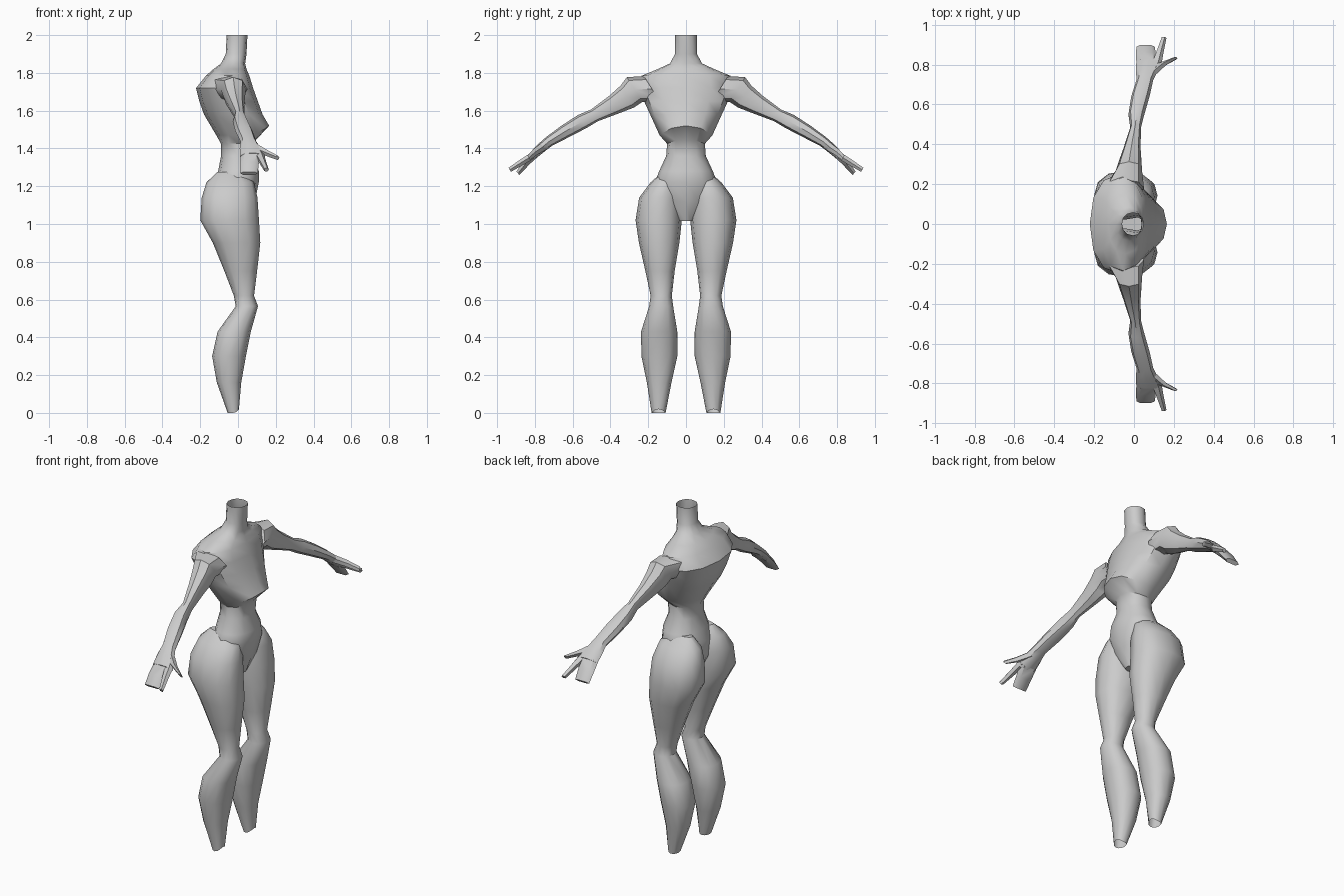
import bpy, bmesh, math
from mathutils import Vector

X, Y, Z = Vector((1, 0, 0)), Vector((0, 1, 0)), Vector((0, 0, 1))


def loft(name, rings, n=12, caps=(False, False), mirror=False, angle=40, power=0.9):
    """Skin rings of (centre, u half-axis, v half-axis, front lift)."""
    bm = bmesh.new()
    loops = []
    for c, u, v, lift in rings:
        loop = []
        for i in range(n):
            a = 2 * math.pi * i / n
            ca, sa = math.cos(a), math.sin(a)
            cu = math.copysign(abs(ca) ** power, ca) if abs(ca) > 1e-6 else 0
            sv = math.copysign(abs(sa) ** power, sa) if abs(sa) > 1e-6 else 0
            loop.append(bm.verts.new(c + u * cu + v * sv + Z * lift * max(0, ca) ** 2))
        loops.append(loop)
    for a, b in zip(loops, loops[1:]):
        for i in range(n):
            j = (i + 1) % n
            bm.faces.new((a[i], a[j], b[j], b[i]))
    if caps[0]:
        bm.faces.new(loops[0])
    if caps[1]:
        bm.faces.new(loops[-1])
    bmesh.ops.recalc_face_normals(bm, faces=bm.faces)
    me = bpy.data.meshes.new(name)
    bm.to_mesh(me)
    bm.free()
    ob = bpy.data.objects.new(name, me)
    bpy.context.collection.objects.link(ob)
    bpy.ops.object.select_all(action='DESELECT')
    ob.select_set(True)
    bpy.context.view_layer.objects.active = ob
    bpy.ops.object.shade_smooth_by_angle(angle=math.radians(angle))
    if mirror:
        m = ob.modifiers.new("mirror", 'MIRROR')
        m.use_axis = (False, True, False)
        m.use_mirror_merge = False
    return ob


def level(z, back, front, y0, y1, lift=0):
    """Horizontal ring from its extents."""
    return (Vector(((back + front) / 2, (y0 + y1) / 2, z)),
            X * (front - back) / 2, Y * (y1 - y0) / 2, lift)


# Torso: neck, shoulders, ribcage with overhanging front, waist, pelvis
torso = [
    (2.00, -.060, .050, .057, 0), (1.90, -.065, .045, .058, 0),
    (1.85, -.090, .038, .085, 0), (1.82, -.130, .045, .150, 0),
    (1.785, -.170, .060, .235, 0), (1.72, -.222, .080, .250, 0),
    (1.65, -.205, .105, .222, 0), (1.58, -.180, .130, .190, 0),
    (1.47, -.115, .165, .140, .05), (1.425, -.090, .095, .100, .02),
    (1.36, -.090, .085, .105, 0), (1.28, -.105, .110, .142, 0),
    (1.22, -.130, .110, .165, 0), (1.12, -.130, .090, .130, 0),
    (1.015, -.080, .050, .040, 0),
]
loft("torso", [level(z, b, f, -w, w, l) for z, b, f, w, l in torso], caps=(False, True))

# Legs, open at the ankle
leg = [
    (1.275, -.110, .030, .070, .125), (1.22, -.167, .085, .035, .188),
    (1.14, -.192, .103, .022, .248), (1.02, -.200, .111, .022, .267),
    (.90, -.133, .118, .035, .249), (.75, -.072, .101, .060, .215),
    (.62, -.022, .085, .075, .187), (.565, -.012, .106, .068, .195),
    (.43, -.108, .068, .046, .238), (.30, -.137, .042, .046, .236),
    (.16, -.112, .017, .077, .207), (0, -.055, .005, .108, .182),
]
loft("leg", [level(z, b, f, i, o, .02 if z == 0 else 0) for z, b, f, i, o in leg],
     caps=(True, False), mirror=True)


# Arms: rings square to the drooping arm, given as x, y, z, half width, half depth
def limb(name, pts, n, tilt=Vector((0, .53, .85)), power=0.9):
    rings = [(Vector((x, y, z)), X * w, tilt * d, 0) for x, y, z, w, d in pts]
    return loft(name, rings, n, (True, True), True, 40, power)


limb("arm", [
    (-.050, .180, 1.715, .100, .080), (-.025, .272, 1.712, .065, .077),
    (-.020, .310, 1.675, .058, .068), (-.010, .380, 1.632, .043, .053),
    (.008, .485, 1.575, .027, .036), (.012, .550, 1.542, .040, .041),
    (.032, .640, 1.490, .046, .036), (.055, .725, 1.437, .042, .028),
    (.065, .770, 1.400, .056, .026), (.078, .815, 1.358, .066, .022),
], 8)

# Joined outer fingers as one paddle, then the index finger and the thumb
limb("finger_paddle", [
    (.068, .805, 1.365, .056, .021), (.060, .850, 1.318, .050, .019),
    (.058, .890, 1.268, .046, .013),
], 6, Vector((0, .70, .71)), .7)
limb("index_finger", [
    (.112, .800, 1.370, .026, .018), (.130, .865, 1.330, .019, .017),
    (.150, .933, 1.287, .013, .013),
], 5)
limb("thumb", [
    (.085, .755, 1.410, .030, .022), (.140, .800, 1.380, .024, .019),
    (.208, .832, 1.350, .011, .014),
], 5)
